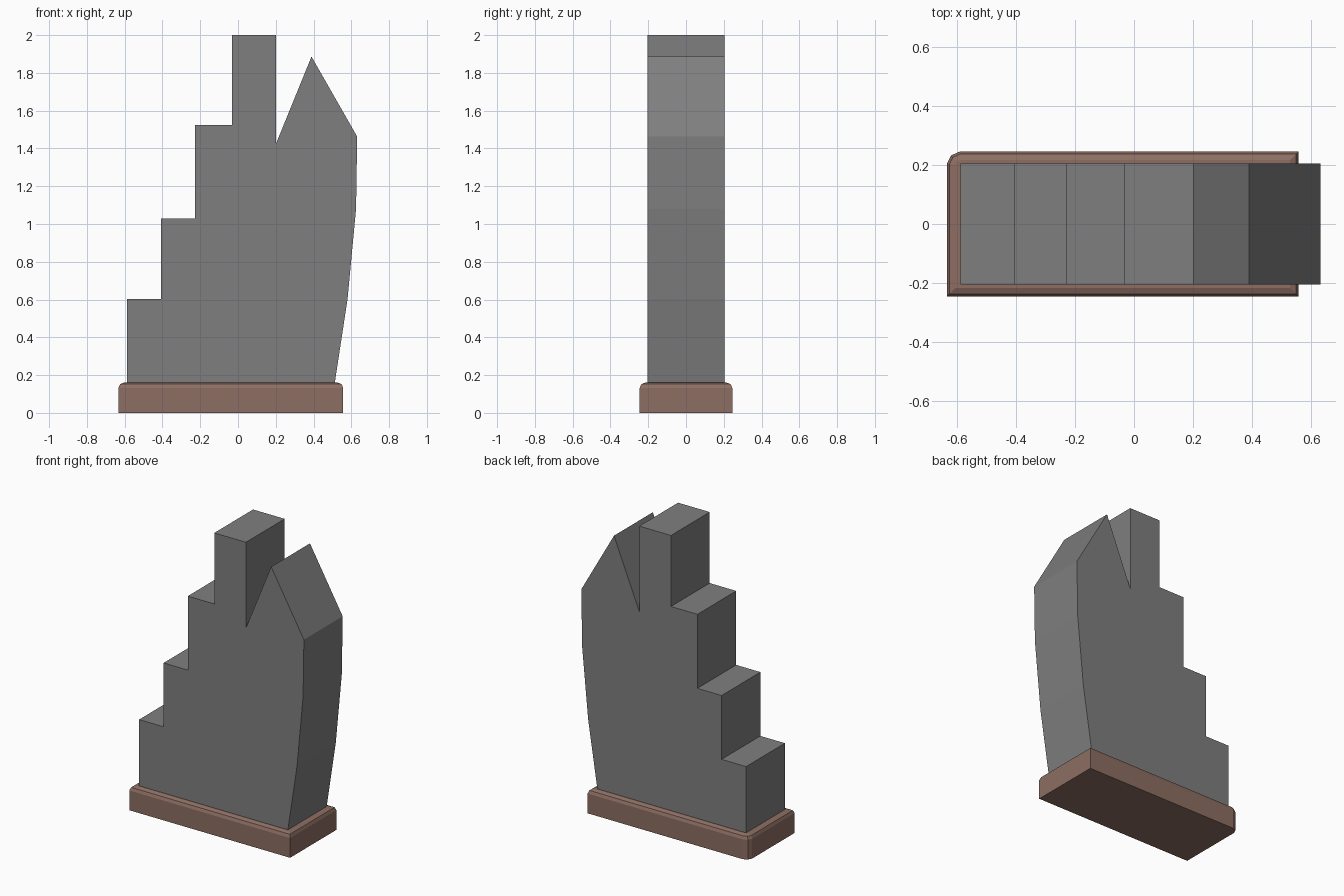
import bpy, bmesh

if "Cube" in bpy.data.objects:
    bpy.data.objects.remove(bpy.data.objects["Cube"])


def material(name, rgb):
    m = bpy.data.materials.new(name)
    m.diffuse_color = (*rgb, 1.0)
    m.use_nodes = True
    m.node_tree.nodes["Principled BSDF"].inputs["Base Color"].default_value = m.diffuse_color
    return m


def prism(name, points, direction, mat, top_bevel=0.0):
    """Extrude a closed 3D outline along a direction into a solid."""
    bm = bmesh.new()
    face = bm.faces.new([bm.verts.new(p) for p in points])
    ext = bmesh.ops.extrude_face_region(bm, geom=[face])
    moved = [v for v in ext["geom"] if isinstance(v, bmesh.types.BMVert)]
    bmesh.ops.translate(bm, verts=moved, vec=direction)
    bmesh.ops.recalc_face_normals(bm, faces=bm.faces[:])
    if top_bevel:
        rim = [e for e in bm.edges if all(v in moved for v in e.verts)]
        bmesh.ops.bevel(bm, geom=rim, offset=top_bevel, segments=2,
                        profile=0.5, affect='EDGES')
    mesh = bpy.data.meshes.new(name)
    bm.to_mesh(mesh)
    bm.free()
    mesh.materials.append(mat)
    obj = bpy.data.objects.new(name, mesh)
    bpy.context.collection.objects.link(obj)
    return obj


grey = material("stone grey", (0.212, 0.212, 0.212))
brown = material("base brown", (0.266, 0.156, 0.125))

# Plinth: softened top rim, and only the back left corner rounded
W, E, D = -0.633, 0.557, 0.245
plinth = [(W, -D), (E, -D), (E, D), (W + 0.042, D),
          (W + 0.013, D - 0.013), (W, D - 0.04)]
prism("plinth", [(x, y, 0) for x, y in plinth], (0, 0, 0.16), brown, 0.028)

# Stepped slab: stairs on the left, notch and pointed peak on the right
profile = [(-0.588, 0.15)]
steps = [(-0.588, 0.603), (-0.407, 1.03), (-0.228, 1.525), (-0.032, 2.0)]
ends = [s[0] for s in steps[1:]] + [0.202]
for (x, z), nxt in zip(steps, ends):
    profile += [(x, z), (nxt, z)]
profile += [(0.202, 1.427), (0.389, 1.886), (0.631, 1.463),
            (0.625, 1.08), (0.58, 0.603), (0.511, 0.15)]
prism("stepped_slab", [(x, -0.205, z) for x, z in profile], (0, 0.41, 0), grey)
